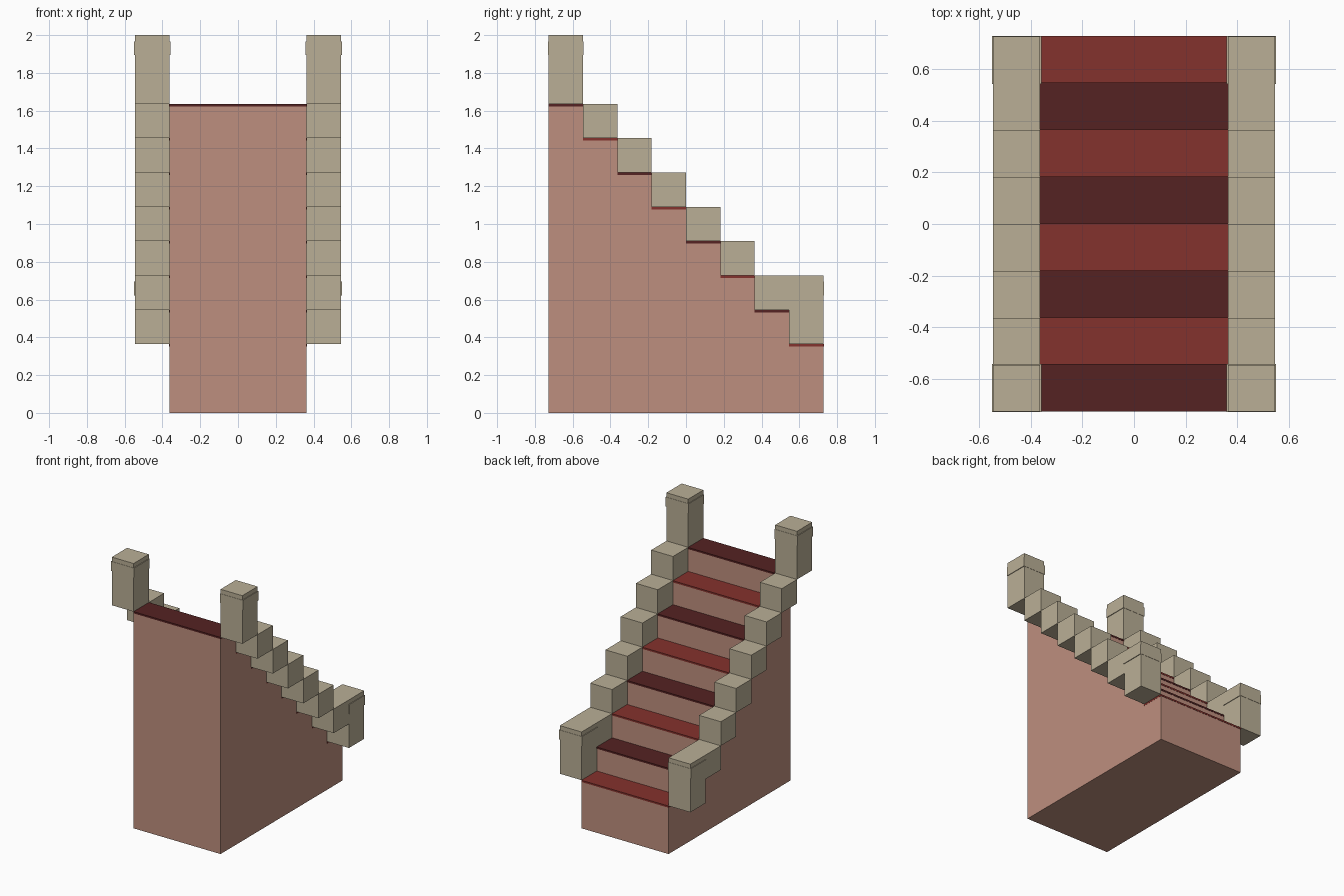
import bpy, bmesh

if "Cube" in bpy.data.objects:
    bpy.data.objects.remove(bpy.data.objects["Cube"])

S = 2 / 11            # step size, rise and run
N = 8                 # number of steps
HALF = 2 * S          # half width of the stair
Y0 = -N * S / 2       # tall end of the stair
T = 0.013             # tread thickness


def material(name, rgb):
    m = bpy.data.materials.new(name)
    lin = [((c / 255 + 0.055) / 1.055) ** 2.4 for c in rgb]
    m.diffuse_color = (*lin, 1)
    m.use_nodes = True
    m.node_tree.nodes["Principled BSDF"].inputs["Base Color"].default_value = m.diffuse_color
    return m


clay = material("clay_pink", (190, 143, 126))
stone = material("pale_stone", (186, 175, 150))
red = material("brick_red", (132, 50, 45))
dark = material("dark_maroon", (85, 34, 34))


def finish(name, bm, mat):
    bmesh.ops.recalc_face_normals(bm, faces=bm.faces)
    me = bpy.data.meshes.new(name)
    bm.to_mesh(me)
    bm.free()
    me.materials.append(mat)
    ob = bpy.data.objects.new(name, me)
    bpy.context.collection.objects.link(ob)
    return ob


def box(name, lo, hi, mat):
    bm = bmesh.new()
    bmesh.ops.create_cube(bm, size=1)
    for v in bm.verts:
        v.co = [lo[k] if v.co[k] < 0 else hi[k] for k in range(3)]
    return finish(name, bm, mat)


def step_y(i):
    return Y0 + i * S


def step_z(i):
    return (N + 1 - i) * S


# Solid stair body: stepped side profile extruded across the width
profile = [(Y0, 0)]
for i in range(N):
    profile += [(step_y(i), step_z(i) - T), (step_y(i + 1), step_z(i) - T)]
profile.append((step_y(N), 0))
bm = bmesh.new()
face = bm.faces.new([bm.verts.new((-HALF, y, z)) for y, z in profile])
side = bmesh.ops.extrude_face_region(bm, geom=[face])["geom"]
bmesh.ops.translate(bm, vec=(2 * HALF, 0, 0),
                    verts=[v for v in side if isinstance(v, bmesh.types.BMVert)])
finish("stair_body", bm, clay)

# Treads in alternating colours
for i in range(N):
    box(f"tread_{i + 1}", (-HALF - 0.001, step_y(i), step_z(i) - T),
        (HALF + 0.001, step_y(i + 1) + 0.002, step_z(i)), red if i % 2 else dark)

# Stepped side walls, with double-height end posts and their collars
for label, sx in (("left", -1), ("right", 1)):
    x0, x1 = sorted((sx * HALF, sx * (HALF + S)))
    for i in range(N):
        post = i in (0, N - 1)
        top = step_z(i) + (2 * S if post else S)
        name = f"{label}_end_post_{i + 1}" if post else f"{label}_wall_block_{i + 1}"
        box(name, (x0, step_y(i), step_z(i)), (x1, step_y(i + 1), top), stone)
        if post:
            e = 0.005
            box(f"{label}_post_collar_{i + 1}",
                (x0 - e, step_y(i) - e * 0.4, top - 0.105),
                (x1 + e, step_y(i + 1) + e * 0.4, top - 0.033), stone)
